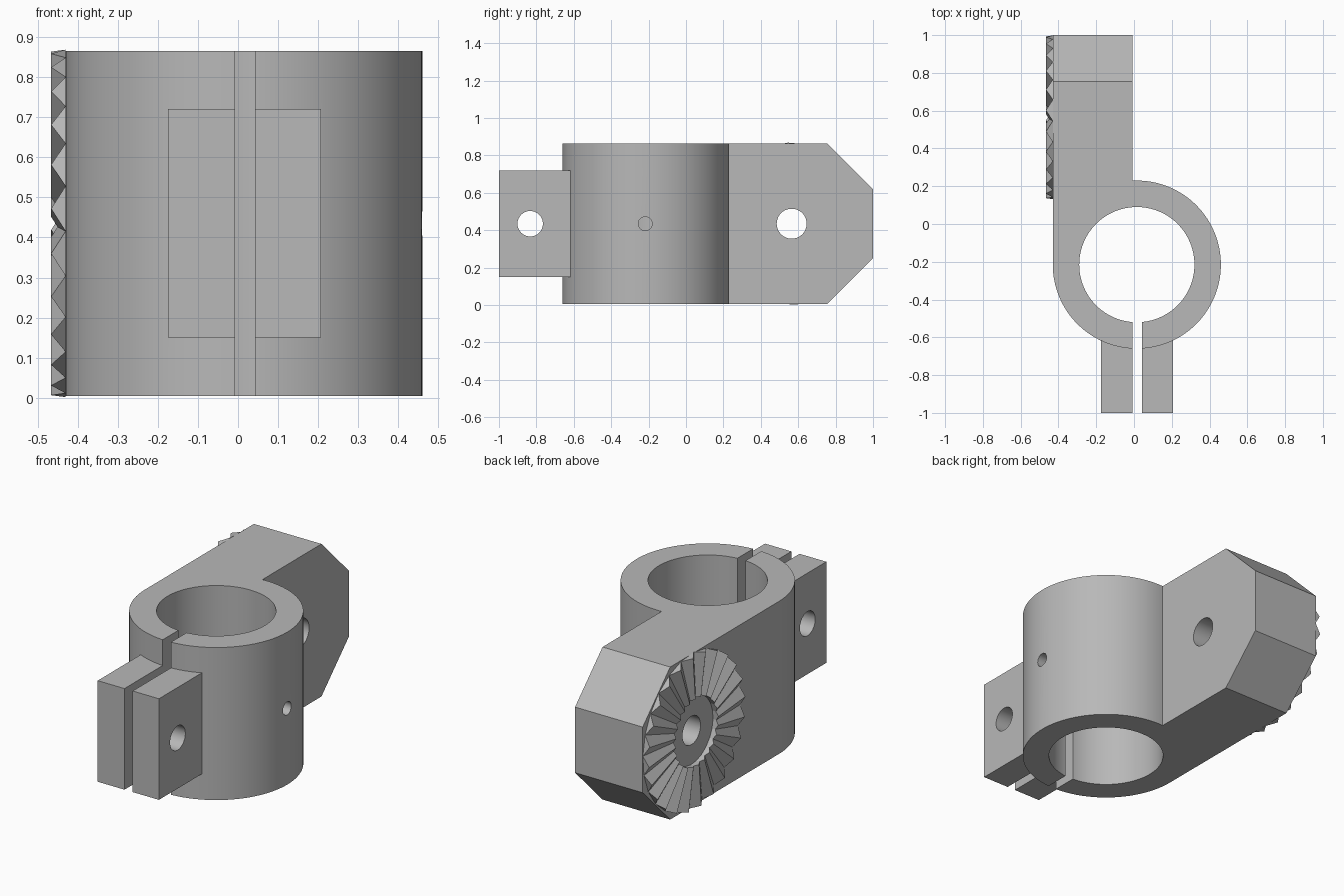
import bpy, bmesh
from math import sin, cos, tan, pi, radians, acos
from mathutils import Matrix, Vector

default = bpy.data.objects.get("Cube")
if default:
    bpy.data.objects.remove(default)

grey = bpy.data.materials.new("plain grey")
grey.use_nodes = True
COLOUR = (0.48, 0.48, 0.48, 1)
grey.diffuse_color = COLOUR
grey.node_tree.nodes["Principled BSDF"].inputs["Base Color"].default_value = COLOUR

CX, CY = 0.015, -0.215          # clamp ring centre
OUTER, BORE = 0.445, 0.305
LOW, HIGH, MID = 0.005, 0.865, 0.435
FACE, INNER = -0.43, -0.008     # arm side planes
PIVOT_Y = 0.565


def make_object(name, bm):
    bmesh.ops.recalc_face_normals(bm, faces=bm.faces)
    mesh = bpy.data.meshes.new(name)
    bm.to_mesh(mesh)
    bm.free()
    mesh.materials.append(grey)
    obj = bpy.data.objects.new(name, mesh)
    bpy.context.collection.objects.link(obj)
    return obj


def box(name, x, y, z):
    bm = bmesh.new()
    bmesh.ops.create_cube(bm, size=1)
    for v in bm.verts:
        v.co = Vector([(r[0] + r[1]) / 2 + c * (r[1] - r[0]) for c, r in zip(v.co, (x, y, z))])
    return make_object(name, bm)


def cylinder(name, centre, radius, length, axis, sides=64):
    bm = bmesh.new()
    turn = Matrix.Rotation(pi / 2, 4, 'Y') if axis == 'X' else Matrix()
    bmesh.ops.create_cone(bm, cap_ends=True, segments=sides, radius1=radius, radius2=radius,
                          depth=length, matrix=Matrix.Translation(centre) @ turn)
    return make_object(name, bm)


def combine(target, other, operation):
    mod = target.modifiers.new(other.name, 'BOOLEAN')
    mod.object, mod.operation, mod.solver = other, operation, 'EXACT'
    bpy.context.view_layer.objects.active = target
    bpy.ops.object.modifier_apply(modifier=mod.name)
    bpy.data.objects.remove(other)


# Clamp body: ring outline running into the straight arm
start = acos((INNER - CX) / OUTER)
steps = 96
outline = [(FACE, 1), (INNER, 1)]
for i in range(steps + 1):
    a = start + (-pi - start) * i / steps
    outline.append((CX + OUTER * cos(a), CY + OUTER * sin(a)))
bm = bmesh.new()
base = bm.faces.new([bm.verts.new((x, y, LOW)) for x, y in outline])
raised = bmesh.ops.extrude_face_region(bm, geom=[base])["geom"]
bmesh.ops.translate(bm, verts=[g for g in raised if isinstance(g, bmesh.types.BMVert)],
                    vec=(0, 0, HIGH - LOW))
# Chamfer the arm tip above and below
tip = [e for e in bm.edges if all(v.co.y > 0.99 for v in e.verts)
       and abs(e.verts[0].co.z - e.verts[1].co.z) < 0.01]
bmesh.ops.bevel(bm, geom=tip, offset=0.245, segments=1, affect='EDGES')
body = make_object("clamp_body", bm)

# Clamping ears, then bore, slit and bolt holes
combine(body, box("ears", (-0.175, 0.207), (-1, -0.57), (0.15, 0.72)), 'UNION')
combine(body, cylinder("bore", (CX, CY, MID), BORE, 2, 'Z', 96), 'DIFFERENCE')
combine(body, box("slit", (-0.008, 0.043), (-1.2, CY), (-1, 2)), 'DIFFERENCE')
combine(body, cylinder("ear_hole", (0, -0.833, MID), 0.068, 2, 'X'), 'DIFFERENCE')
combine(body, cylinder("pivot_hole", (0, PIVOT_Y, MID), 0.08, 2, 'X'), 'DIFFERENCE')
combine(body, cylinder("pin_hole", (0.4, -0.218, MID), 0.037, 0.5, 'X'), 'DIFFERENCE')

# Radial locking teeth: a ring of ridged bars on the arm face
TEETH, ROOT, RIM, HEIGHT = 24, 0.19, 0.43, 0.036
half = RIM * tan(pi / TEETH)
bm = bmesh.new()
for i in range(TEETH):
    a = radians(2.6) + 2 * pi * (i + 0.5) / TEETH
    out, side = Vector((0, cos(a), sin(a))), Vector((0, -sin(a), cos(a)))
    ends = []
    for r in (ROOT, RIM):
        c = Vector((FACE, PIVOT_Y, MID)) + out * r
        ends.append([bm.verts.new(p) for p in (c - side * half, c + side * half,
                                               c - Vector((HEIGHT, 0, 0)))])
    near, far = ends
    bm.faces.new(near)
    bm.faces.new(far)
    for j in range(3):
        k = (j + 1) % 3
        bm.faces.new((near[j], near[k], far[k], far[j]))
make_object("locking_teeth", bm)

# Smooth the round walls, keep edges sharp
bpy.ops.object.select_all(action='DESELECT')
body.select_set(True)
bpy.context.view_layer.objects.active = body
bpy.ops.object.shade_smooth_by_angle(angle=radians(25))
